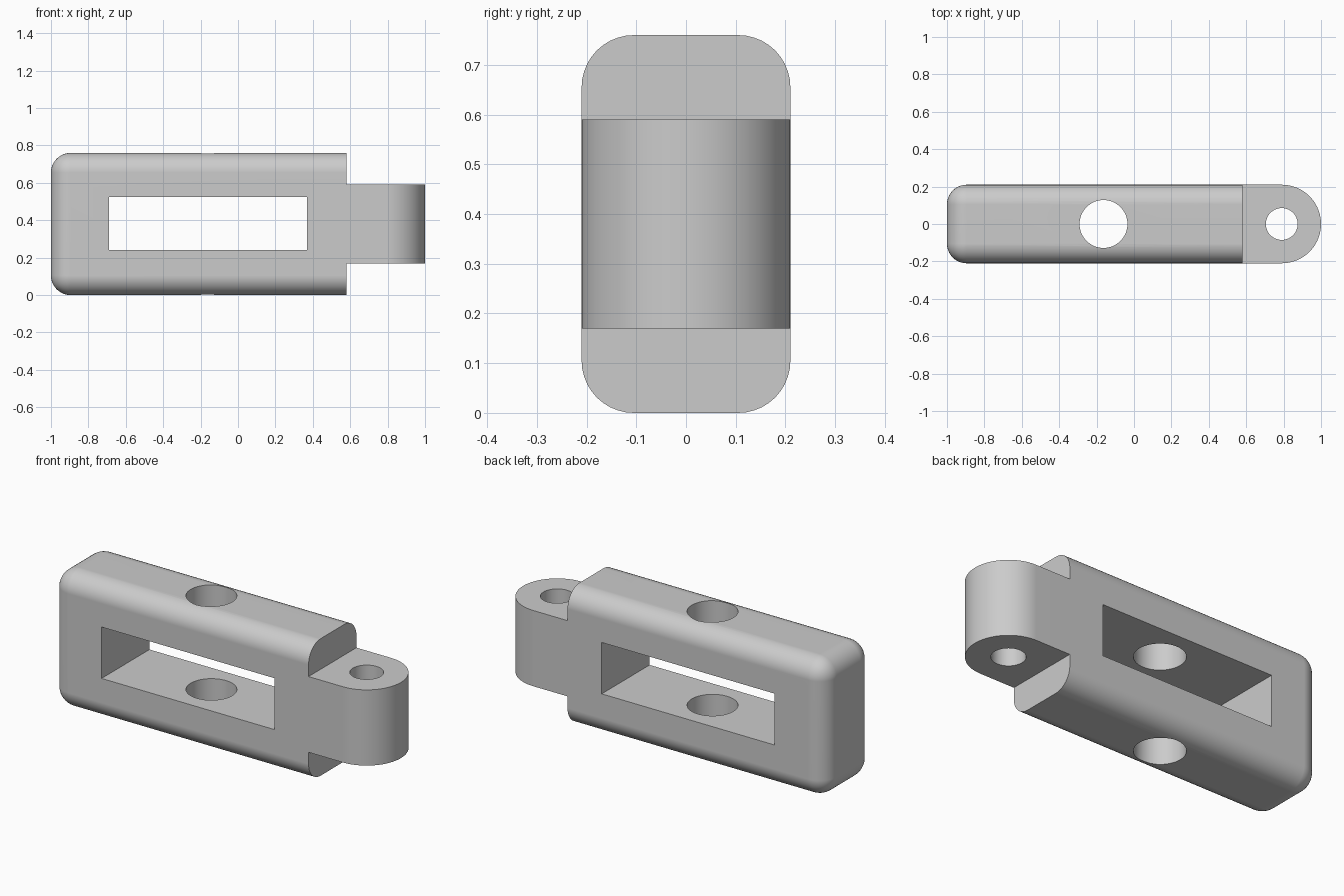
import bpy, bmesh, math
from mathutils import Matrix, Vector

old = bpy.data.objects.get("Cube")
if old:
    bpy.data.objects.remove(old, do_unlink=True)

BODY_END, HALF_Y, HEIGHT, FILLET = 0.58, 0.21, 0.76, 0.105
TAB_X = 1 - HALF_Y

grey = bpy.data.materials.new("plain grey")
grey.use_nodes = True
colour = (0.6, 0.6, 0.6, 1)
grey.diffuse_color = colour
grey.node_tree.nodes["Principled BSDF"].inputs["Base Color"].default_value = colour


def add_object(name, bm):
    bmesh.ops.recalc_face_normals(bm, faces=bm.faces)
    mesh = bpy.data.meshes.new(name)
    bm.to_mesh(mesh)
    bm.free()
    mesh.materials.append(grey)
    obj = bpy.data.objects.new(name, mesh)
    bpy.context.collection.objects.link(obj)
    return obj


def box(low, high):
    bm = bmesh.new()
    low, high = Vector(low), Vector(high)
    matrix = Matrix.Translation((low + high) / 2) @ Matrix.Diagonal((*(high - low), 1))
    bmesh.ops.create_cube(bm, size=1, matrix=matrix)
    return bm


def round_cutter(name, x, radius):
    bm = bmesh.new()
    bmesh.ops.create_cone(bm, cap_ends=True, segments=64, radius1=radius, radius2=radius,
                          depth=2, matrix=Matrix.Translation((x, 0, HEIGHT / 2)))
    return add_object(name, bm)


def combine(target, tool, operation):
    mod = target.modifiers.new(tool.name, 'BOOLEAN')
    mod.operation, mod.solver, mod.object = operation, 'EXACT', tool
    bpy.context.view_layer.objects.active = target
    bpy.ops.object.modifier_apply(modifier=mod.name)
    bpy.data.objects.remove(tool, do_unlink=True)


# Rounded body, left square at the tab end
bm = box((-1, -HALF_Y, 0), (BODY_END, HALF_Y, HEIGHT))
edges = [e for e in bm.edges if min(v.co.x for v in e.verts) < 0]
bmesh.ops.bevel(bm, geom=edges, offset=FILLET, segments=10, profile=0.5, affect='EDGES')
# Trim nothing from the square end: keep its vertices on one plane
for v in bm.verts:
    if v.co.x > BODY_END - 0.01:
        v.co.x = BODY_END
body = add_object("link_body", bm)

# Hinge tab with a half-round end
bm = bmesh.new()
steps = 40
outline = [(BODY_END - 0.06, HALF_Y), (BODY_END - 0.06, -HALF_Y)]
for i in range(steps + 1):
    a = math.pi * (i / steps - 0.5)
    outline.append((TAB_X + HALF_Y * math.cos(a), HALF_Y * math.sin(a)))
face = bm.faces.new([bm.verts.new((x, y, 0.17)) for x, y in outline])
top = bmesh.ops.extrude_face_region(bm, geom=[face])["geom"]
bmesh.ops.translate(bm, vec=(0, 0, 0.42),
                    verts=[g for g in top if isinstance(g, bmesh.types.BMVert)])
combine(body, add_object("hinge_tab", bm), 'UNION')

# Window and vertical holes
combine(body, add_object("window_cutter", box((-0.69, -1, 0.24), (0.37, 1, 0.525))), 'DIFFERENCE')
combine(body, round_cutter("body_hole_cutter", -0.163, 0.128), 'DIFFERENCE')
combine(body, round_cutter("pin_hole_cutter", TAB_X, 0.085), 'DIFFERENCE')

# Smooth curves with crisp edges
bpy.ops.object.select_all(action='DESELECT')
body.select_set(True)
bpy.context.view_layer.objects.active = body
bpy.ops.object.shade_smooth_by_angle(angle=math.radians(30))
normals = body.modifiers.new("clean_normals", 'WEIGHTED_NORMAL')
normals.keep_sharp = True
